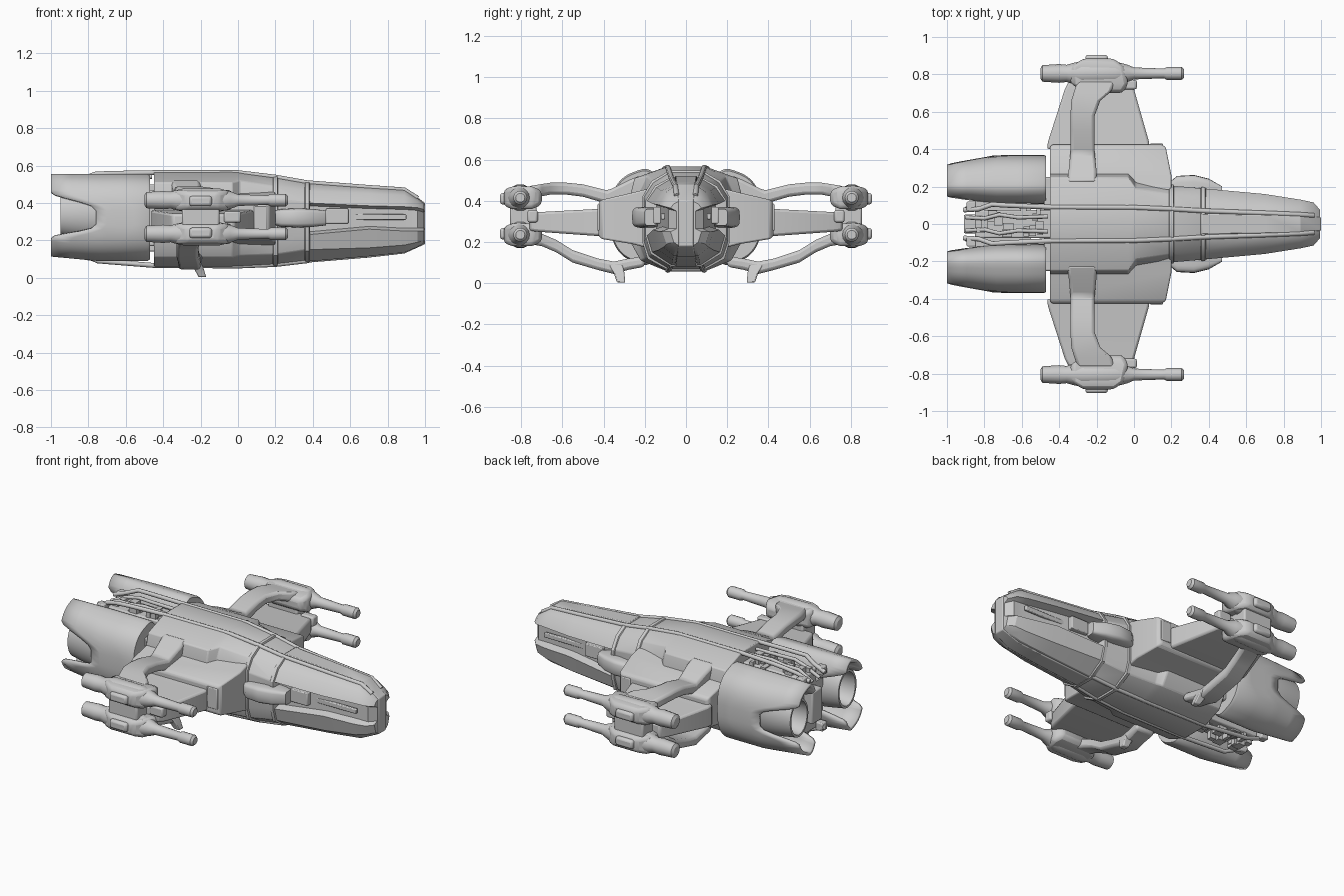
import bpy, bmesh, random
from math import sin, cos, pi
from mathutils import Matrix, Vector

if "Cube" in bpy.data.objects:
    bpy.data.objects.remove(bpy.data.objects["Cube"])

random.seed(4)


def finish(bm, name, mirror=False, bevel=0, solid=0, angle=32):
    bmesh.ops.remove_doubles(bm, verts=bm.verts, dist=1e-5)
    bmesh.ops.recalc_face_normals(bm, faces=bm.faces)
    me = bpy.data.meshes.new(name)
    bm.to_mesh(me)
    bm.free()
    ob = bpy.data.objects.new(name, me)
    bpy.context.collection.objects.link(ob)
    bpy.ops.object.select_all(action='DESELECT')
    ob.select_set(True)
    bpy.context.view_layer.objects.active = ob
    bpy.ops.object.shade_smooth_by_angle(angle=angle * pi / 180)
    if solid:
        m = ob.modifiers.new("thickness", 'SOLIDIFY')
        m.thickness, m.offset = solid, -1
    if bevel:
        m = ob.modifiers.new("bevel", 'BEVEL')
        m.width, m.segments = bevel, 2
    if mirror:
        m = ob.modifiers.new("mirror", 'MIRROR')
        m.use_axis = (False, True, False)
        m.use_mirror_merge = False
    return ob


def loft(name, rings, caps=(True, True), **kw):
    bm = bmesh.new()
    vs = [[bm.verts.new(p) for p in r] for r in rings]
    n = len(vs[0])
    for a, b in zip(vs, vs[1:]):
        for i in range(n):
            bm.faces.new((a[i], a[(i + 1) % n], b[(i + 1) % n], b[i]))
    for on, r in zip(caps, (vs[0], vs[-1])):
        if on:
            bm.faces.new(r)
    return finish(bm, name, **kw)


def hull_ring(x, wt, zt, ws, zs, wm, z1, z2, wl, zl, wb, zb, notch=0, grow=0):
    """Faceted hull section, optionally with a slot in each flank."""
    h = [(wt, zt + grow), (ws + grow, zs + grow), (wm + grow, z1)]
    if notch:
        h += [(wm - notch, z1 - .015), (wm - notch, z2 + .015)]
    h += [(wm + grow, z2), (wl + grow, zl - grow), (wb, zb - grow)]
    return [(x, y, z) for y, z in h] + [(x, -y, z) for y, z in reversed(h)]


def beam_y(name, stations, **kw):
    """Box section swept outwards; station = y, x0, x1, z0, z1."""
    return loft(name, [[(a, y, c), (b, y, c), (b, y, d), (a, y, d)]
                       for y, a, b, c, d in stations], mirror=True, **kw)


def sup(v, e):
    return abs(v) ** e * (1 if v >= 0 else -1)


def oval_x(name, stations, y, z, n=20, e=1.0, **kw):
    """Rounded section swept along x; station = x, half width, half height."""
    return loft(name, [[(x, y + w * sup(cos(2 * pi * i / n), e), z + h * sup(sin(2 * pi * i / n), e))
                        for i in range(n)] for x, w, h in stations], mirror=True, **kw)


def boxes(name, items, **kw):
    """One mesh of boxes given as (centre, size)."""
    bm = bmesh.new()
    for c, s in items:
        bmesh.ops.create_cube(bm, size=1, matrix=Matrix.Translation(c) @ Matrix.Diagonal((*s, 1)))
    return finish(bm, name, **kw)


def tube(name, pts, r):
    """Rounded pipe through points, mirrored to both sides."""
    rings = []
    for i, p in enumerate(pts):
        d = Vector(pts[min(i + 1, len(pts) - 1)]) - Vector(pts[max(i - 1, 0)])
        q = d.to_track_quat('X', 'Z')
        rings.append([Vector(p) + q @ Vector((0, r * cos(k * pi / 4), r * sin(k * pi / 4))) for k in range(8)])
    return loft(name, rings, mirror=True, angle=50)


# Main hull
S0 = (-.45, .09, .568, .25, .51, .27, .43, .2, .22, .11, .09, .057)
S1 = (-.03, .09, .568, .25, .51, .27, .43, .2, .22, .11, .09, .057)
S2 = (.01, .09, .565, .19, .52, .23, .43, .2, .2, .12, .09, .057)
S3 = (.2, .08, .54, .16, .49, .205, .42, .2, .18, .125, .08, .067)
S4 = (.37, .07, .51, .145, .465, .19, .4, .23, .165, .15, .07, .087)
loft("main_hull", [hull_ring(*s) for s in (S0, S1, S2, S3, S4)], bevel=.006)

# Nose with flank slots
S5 = (.7, .06, .485, .12, .45, .16, .385, .26, .135, .16, .065, .115)
S6 = (.89, .055, .472, .1, .44, .13, .38, .25, .11, .175, .06, .135)
S7 = (.96, .05, .425, .085, .41, .115, .375, .25, .095, .19, .05, .165)
S8 = (.995, .04, .395, .06, .385, .075, .365, .25, .06, .2, .04, .185)
loft("nose", [hull_ring(*s, notch=.045 if s[0] < .9 else .03) for s in (S4, S5, S6, S7, S8)])

# Collar ribs round the hull
for i, s in enumerate((S3, S4)):
    loft("collar_rib_%d" % i, [hull_ring(s[0] + dx, *s[1:], grow=g)
                               for dx, g in ((-.015, 0), (-.01, .007), (.01, .007), (.015, -.004))])

# Raised nose keel and slot bars
loft("nose_ridge", [[(x, -w, b), (x, w, b), (x, w, t), (x, -w, t)] for x, w, b, t in
                    ((.36, .055, .08, .52), (.7, .05, .108, .495), (.89, .045, .13, .48), (1, .035, .18, .4))], bevel=.005)
boxes("slot_bar", [((.53, .138, .33), (.12, .04, .08)), ((.75, .112, .325), (.3, .02, .03))], mirror=True, bevel=.005)

# Cheek fairings
oval_x("cheek_fairing", [(.2, .06, .04), (.23, .085, .048), (.32, .09, .052), (.4, .07, .048), (.47, .03, .04)],
       .172, .32, e=.45, angle=45)

# Wing roots and tapered wings
beam_y("wing_root", [(.18, -.45, .2, .17, .46), (.26, -.45, .2, .19, .44), (.41, -.45, .17, .215, .405),
                     (.425, -.44, .15, .23, .39)], bevel=.008)
beam_y("wing", [(.4, -.465, .085, .23, .365), (.44, -.46, .08, .23, .36), (.72, -.37, .0, .25, .345),
                (.76, -.35, -.02, .255, .34)], bevel=.012)
boxes("root_side_block", [((.12, .42, .32), (.07, .02, .13))], mirror=True, bevel=.005)

# Upper and lower arms that carry the gun pods
beam_y("upper_arm", [(.22, -.36, -.2, .43, .525), (.28, -.35, -.2, .42, .5), (.38, -.34, -.21, .385, .45),
                     (.5, -.34, -.21, .42, .48), (.58, -.34, -.21, .43, .488), (.66, -.335, -.18, .43, .488),
                     (.71, -.32, -.12, .42, .48), (.77, -.3, -.1, .41, .47)], bevel=.016)
beam_y("lower_arm", [(.2, -.32, -.19, .08, .13), (.28, -.32, -.2, .065, .12), (.35, -.32, -.2, .045, .105),
                     (.43, -.32, -.2, .065, .12), (.55, -.33, -.21, .1, .16), (.63, -.33, -.21, .15, .21),
                     (.7, -.32, -.2, .18, .24), (.76, -.3, -.18, .19, .26)], bevel=.016)
loft("arm_spur", [[(x + a * k, .325 + dy + b * k, z) for a, b in ((-1, -1), (1, -1), (1, 1), (-1, 1))]
                  for x, dy, z, k in ((-.24, .02, .1, .035), (-.21, .0, .05, .026), (-.19, -.01, .003, .02))],
     mirror=True, bevel=.006)

# Paired gun pods with barrels
for label, z, d in (("upper", .415, 1), ("lower", .235, -1)):
    oval_x(label + "_gun", [(x, r, r) for x, r in
           ((-.5, .028), (-.49, .044), (-.4, .05), (-.36, .046), (-.33, .055), (-.28, .066), (-.1, .064), (-.04, .048),
            (.0, .032), (.16, .026), (.175, .034), (.255, .034), (.268, .022))], .805, z, n=14)
    beam_y(label + "_gun_housing", [(.7, -.25, -.06, z - .035, z + .035), (.75, -.34, -.03, z - .055, z + .055),
                                    (.84, -.34, -.05, z - .055, z + .055), (.885, -.27, -.11, z - .042, z + .042)],
           bevel=.02)
    boxes(label + "_gun_cap", [((-.2, .882, z - .005 * d), (.12, .045, .055))], mirror=True, bevel=.014)
boxes("pod_link", [((-.2, .79, .325), (.2, .13, .12)), ((-.03, .745, .325), (.09, .05, .06))], mirror=True, bevel=.01)

# Engine shells: open at the back, scooped away on the sides
N, CY, CZ = 56, .238, .322
rings = []
for u in (0, .03, .3, .5, .6, .8, 1):
    ring = []
    for i in range(N):
        t = 2 * pi * i / N
        c, s = sup(cos(t), .68), sup(sin(t), .72)
        f = min(1, max(0, (abs(sin(t)) - .12) / .5))
        back = -.76 - .24 * f * f * (3 - 2 * f)
        x = -.47 + (back + .47) * u
        k = max(0, (-x - .74) / .26)
        lip = .96 if u == 0 else 1
        w = (.13 - .03 * k) * lip
        h = (.224 - .012 * k) * lip * (1 - .2 * max(c, -.3))
        ring.append((x, CY + w * c - .006 * k, CZ + h * s + .012 * k))
    rings.append(ring)
loft("engine_shell", rings, caps=(True, False), mirror=True, solid=.018, angle=40)

# Engine nozzles, hollow at the back
oval_x("engine_nozzle", [(-.55, .105, .15), (-.75, .11, .15), (-.85, .105, .135), (-.95, .09, .118), (-.95, .078, .104),
                         (-.84, .07, .09), (-.78, .04, .05)], CY, .345, n=28)

# Central tail core and machinery in the channels
boxes("tail_core", [((-.64, 0, .32), (.42, .15, .36)), ((-.86, 0, .32), (.1, .1, .2)), ((-.45, 0, .32), (.06, .5, .3))], bevel=.008)
parts = []
for i in range(44):
    top = i % 2
    parts.append(((random.uniform(-.84, -.5), random.uniform(-.06, .06), random.uniform(.48, .52) if top else random.uniform(.12, .16)),
                  [random.uniform(.02, .06) for _ in range(3)]))
boxes("machinery", parts)
boxes("engine_pylon", [((-.7, .1, .4), (.3, .08, .06)), ((-.7, .1, .24), (.3, .08, .06))], mirror=True)

# Rails along the spine and the belly
tube("spine_rail", [(-.91, .075, .5), (-.83, .08, .53), (-.76, .105, .555), (-.68, .1, .558), (-.45, .09, .562), (0, .088, .562),
                    (.2, .08, .538), (.37, .07, .508), (.7, .058, .483), (.89, .05, .47), (.96, .045, .425)], .013)
tube("belly_rail", [(-.9, .08, .15), (-.82, .085, .12), (-.75, .1, .09), (-.45, .09, .066), (0, .088, .063),
                    (.2, .08, .071), (.37, .07, .091)], .013)
tube("inner_pipe", [(-.9, .035, .48), (-.8, .03, .53), (-.72, .05, .54), (-.62, .035, .545), (-.46, .04, .54)], .011)
boxes("tail_clamp", [((-.87, .095, .5), (.05, .05, .05)), ((-.87, .095, .15), (.05, .05, .05))], mirror=True, bevel=.006)
